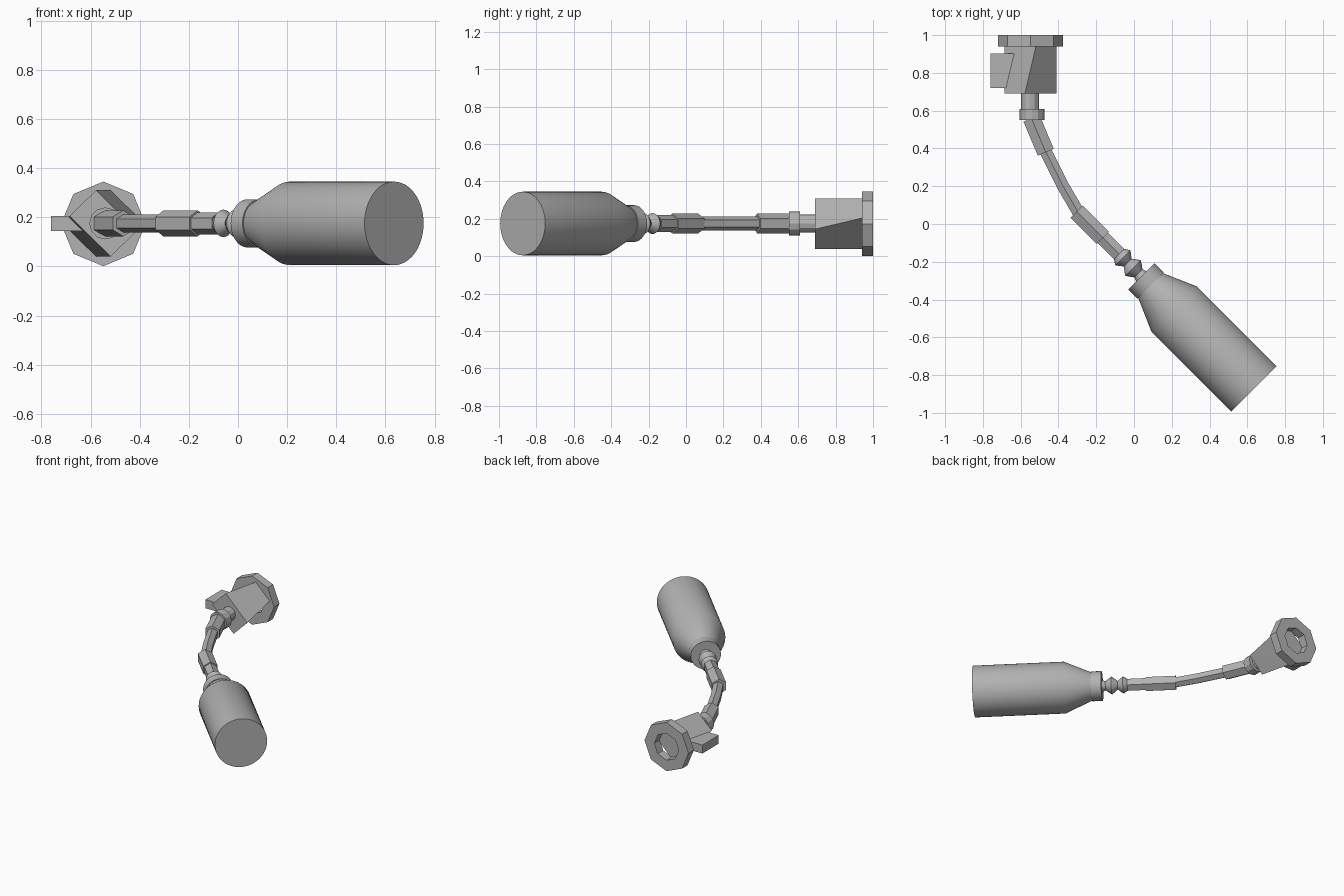
import bpy, bmesh, math
from mathutils import Vector

if "Cube" in bpy.data.objects:
    bpy.data.objects.remove(bpy.data.objects["Cube"])

MID = 0.175                      # height of the centre line
UP = Vector((0, 0, 1))

grey = bpy.data.materials.new("plain_grey")
grey.use_nodes = True
grey.diffuse_color = (0.45, 0.45, 0.45, 1)
grey.node_tree.nodes["Principled BSDF"].inputs["Base Color"].default_value = grey.diffuse_color


def finish(name, bm, smooth=False):
    mesh = bpy.data.meshes.new(name)
    bmesh.ops.recalc_face_normals(bm, faces=bm.faces)
    bm.to_mesh(mesh)
    bm.free()
    obj = bpy.data.objects.new(name, mesh)
    bpy.context.collection.objects.link(obj)
    mesh.materials.append(grey)
    if smooth:
        bpy.ops.object.select_all(action='DESELECT')
        obj.select_set(True)
        bpy.context.view_layer.objects.active = obj
        bpy.ops.object.shade_smooth_by_angle(angle=math.radians(30))
    return obj


def sweep(name, points, radii, sides, direction=None, turn=90, smooth=False):
    """Rings of the given radii along a level path, capped at both ends."""
    pts = [Vector((x, y, MID)) for x, y in points]
    bm, rings = bmesh.new(), []
    for i, (p, r) in enumerate(zip(pts, radii)):
        t = direction or (pts[min(i + 1, len(pts) - 1)] - pts[max(i - 1, 0)]).normalized()
        side = t.cross(UP)
        angles = [math.radians(turn) + math.tau * k / sides for k in range(sides)]
        rings.append([bm.verts.new(p + r * (math.cos(a) * side + math.sin(a) * UP)) for a in angles])
    for low, high in zip(rings, rings[1:]):
        for k in range(sides):
            n = (k + 1) % sides
            bm.faces.new((low[k], low[n], high[n], high[k]))
    bm.faces.new(rings[0])
    bm.faces.new(rings[-1])
    return finish(name, bm, smooth)


# Parts that share the slanted axis of the tank
AXIS = Vector((-1, 1, 0)).normalized()
BASE = Vector((0.635, -0.873, 0))


def on_axis(name, profile, sides, smooth=True):
    points = [(BASE + AXIS * d).xy for d, r in profile]
    return sweep(name, points, [r for d, r in profile], sides, AXIS, 90, smooth)


on_axis("tank", [(0, 0.17), (0.597, 0.17), (0.78, 0.09)], 48)
on_axis("collar", [(0.774, 0.098), (0.842, 0.098)], 48)
on_axis("bellows", [(0.84, 0.04), (0.865, 0.03), (0.885, 0.045), (0.905, 0.058),
                    (0.925, 0.045), (0.945, 0.028), (0.965, 0.045), (0.982, 0.056),
                    (1.0, 0.045), (1.02, 0.03)], 24)
on_axis("hose_neck", [(1.01, 0.045), (1.14, 0.045)], 6, False)
on_axis("lower_sleeve", [(1.13, 0.053), (1.327, 0.053)], 6, False)

# Bent hose and upper sleeve
sweep("thin_hose", [(-0.285, 0.045), (-0.375, 0.2), (-0.48, 0.41)], [0.037] * 3, 6)
sweep("upper_sleeve", [(-0.467, 0.38), (-0.543, 0.56)], [0.053] * 2, 6)

# Coupling between sleeve and valve
sweep("coupling_ring", [(-0.54, 0.55), (-0.54, 0.61)], [0.065] * 2, 12)
sweep("valve_stub", [(-0.55, 0.6), (-0.55, 0.7)], [0.048] * 2, 12)

# Valve body: a diamond block whose two ends lean opposite ways
CX = -0.548
bm = bmesh.new()
for y, lean in ((0.69, -0.03), (0.945, 0.03)):
    for s in (-1, 1):
        bm.verts.new((CX + s * lean, y, MID + s * 0.135))
        bm.verts.new((CX + s * 0.137, y, MID + s * lean))
bmesh.ops.convex_hull(bm, input=bm.verts)
finish("valve_body", bm)

# Octagonal rim with an octagonal opening
bm = bmesh.new()


def octagon(radius, y):
    return [bm.verts.new((CX + radius * math.sin(k * math.tau / 8), y,
                          MID - 0.002 + radius * math.cos(k * math.tau / 8))) for k in range(8)]


loops = [octagon(0.172, 0.94), octagon(0.172, 1.0), octagon(0.095, 1.0), octagon(0.095, 0.94)]
for a, b in zip(loops, loops[1:] + loops[:1]):
    for k in range(8):
        n = (k + 1) % 8
        bm.faces.new((a[k], a[n], b[n], b[k]))
finish("valve_rim", bm)

# Side knob
bm = bmesh.new()
bmesh.ops.create_cube(bm, size=1)
bmesh.ops.scale(bm, vec=(0.16, 0.183, 0.06), verts=bm.verts)
bmesh.ops.translate(bm, vec=(-0.68, 0.812, MID), verts=bm.verts)
finish("side_knob", bm)
